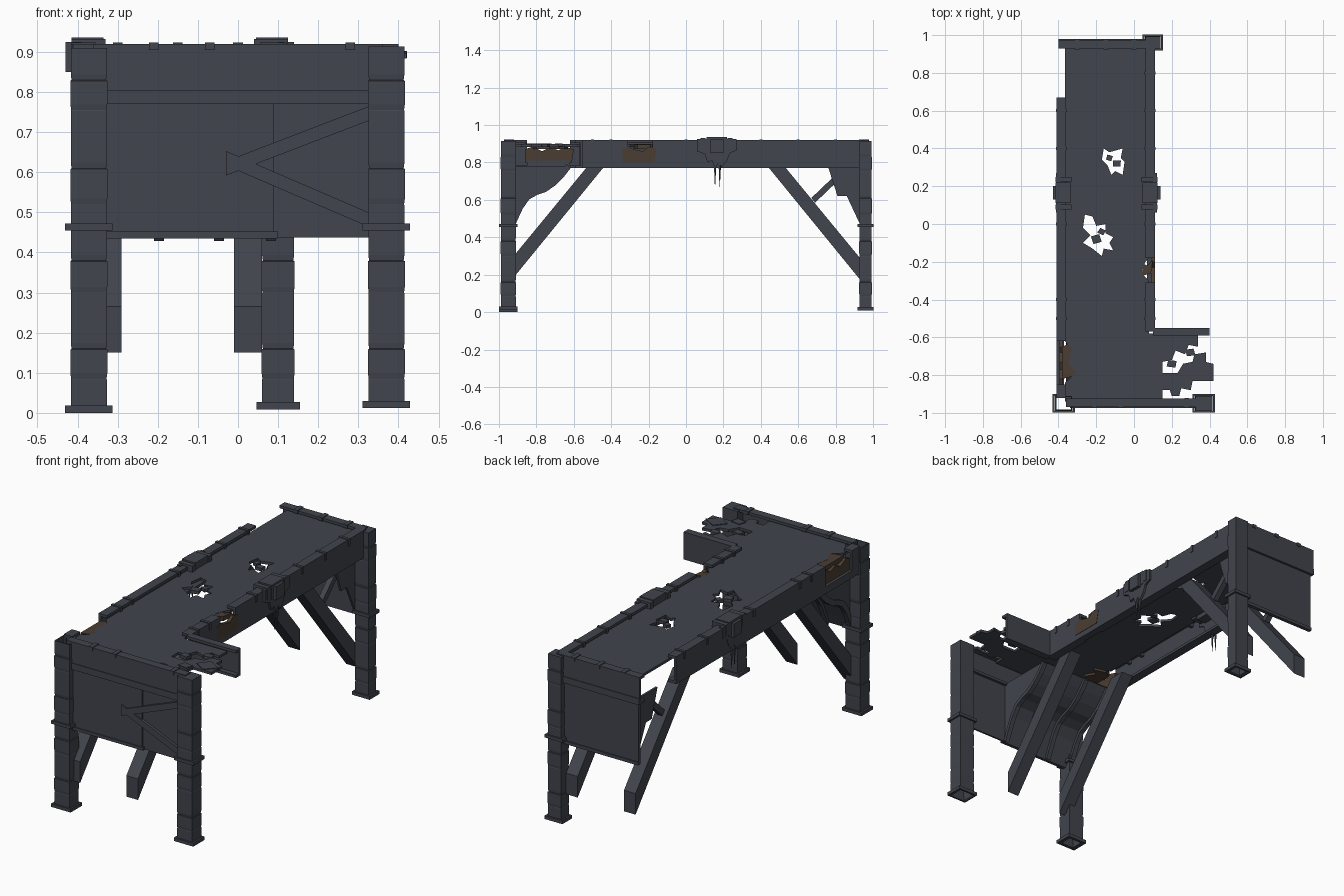
import bpy, bmesh, math, random
from mathutils import Vector
random.seed(4)


def material(name, rgb):
    m = bpy.data.materials.new(name)
    m.diffuse_color = (*rgb, 1)
    return m


SLATE = material("dark slate metal", (0.052, 0.058, 0.073))
RUST = material("rusty brown", (0.07, 0.048, 0.033))


def finish(name, bm, mat):
    bmesh.ops.recalc_face_normals(bm, faces=bm.faces[:])
    me = bpy.data.meshes.new(name)
    bm.to_mesh(me)
    bm.free()
    me.materials.append(mat)
    ob = bpy.data.objects.new(name, me)
    bpy.context.collection.objects.link(ob)
    return ob


def prism(name, pts, axis, a, b, mat=SLATE):
    """Extrude a flat outline along an axis: X takes (y,z), Y takes (x,z), Z takes (x,y)."""
    place = {"X": lambda p, t: (t, p[0], p[1]),
             "Y": lambda p, t: (p[0], t, p[1]),
             "Z": lambda p, t: (p[0], p[1], t)}[axis]
    bm = bmesh.new()
    lo = [bm.verts.new(place(p, a)) for p in pts]
    hi = [bm.verts.new(place(p, b)) for p in pts]
    bm.faces.new(lo)
    bm.faces.new(hi)
    for i in range(len(pts)):
        j = (i + 1) % len(pts)
        bm.faces.new((lo[i], lo[j], hi[j], hi[i]))
    return finish(name, bm, mat)


def box(name, x0, x1, y0, y1, z0, z1, mat=SLATE):
    return prism(name, [(x0, y0), (x1, y0), (x1, y1), (x0, y1)], "Z", z0, z1, mat)


def tube(name, cx, cy, rings, wall):
    """Hollow square tube from rings of (half x, half y, z)."""
    bm = bmesh.new()
    loops = [[bm.verts.new((cx + sx * hx, cy + sy * hy, z))
              for sx, sy in ((-1, -1), (1, -1), (1, 1), (-1, 1))] for hx, hy, z in rings]
    for l, u in zip(loops, loops[1:]):
        for i in range(4):
            bm.faces.new((l[i], l[(i + 1) % 4], u[(i + 1) % 4], u[i]))
    ob = finish(name, bm, SLATE)
    s = ob.modifiers.new("wall", "SOLIDIFY")
    s.thickness, s.offset = wall, -1
    return ob


# Legs: stacked tube segments with foot and collar
SEAMS = [0.0, 0.085, 0.16, 0.3, 0.38, 0.52, 0.61, 0.755, 0.83, 0.912]
for name, cx, cy, hx, hy, base, capped in (
        ("front_left", -0.372, -0.95, 0.045, 0.04, 0.0, False),
        ("front_right", 0.37, -0.95, 0.045, 0.04, 0.012, True),
        ("back_right", 0.1, 0.96, 0.04, 0.033, 0.009, True)):
    rings = []
    for i, (z0, z1) in enumerate(zip(SEAMS, SEAMS[1:])):
        d = 0.001 if i % 2 else 0.0
        rings += [(hx + d - 0.002, hy + d - 0.002, max(z0, base)), (hx + d, hy + d, z0 + 0.014),
                  (hx + d, hy + d, z1 - 0.002)]
    tube(name + "_leg", cx, cy, rings, 0.008)
    for part, z0, z1 in (("foot", base, base + 0.018), ("collar", 0.455, 0.472)):
        tube(f"{name}_{part}", cx, cy, [(hx + 0.014, hy + 0.009, z0), (hx + 0.014, hy + 0.009, z1)], 0.014)
    if capped:
        box(name + "_leg_cap", cx - hx, cx + hx, cy - hy, cy + hy, 0.905, 0.914)


# Perimeter channel beams, open towards the inside
def channel(name, axis, outer, inner, a, b):
    w = outer + math.copysign(0.014, inner - outer)
    prism(name, [(outer, 0.77), (outer, 0.92), (inner, 0.92), (inner, 0.905),
                 (w, 0.905), (w, 0.785), (inner, 0.785), (inner, 0.77)], axis, a, b)


channel("left_beam", "Y", -0.41, -0.36, -0.62, 0.67)
channel("left_beam_front_stub", "Y", -0.41, -0.36, -0.92, -0.85)
channel("right_beam", "Y", 0.11, 0.06, -0.18, 0.95)
channel("right_beam_stub", "Y", 0.11, 0.06, -0.57, -0.31)
channel("front_beam", "X", -0.97, -0.925, -0.36, 0.36)
channel("back_beam", "X", 0.975, 0.93, -0.4, 0.1)
channel("wing_beam", "X", -0.55, -0.59, 0.1, 0.4)
box("front_beam_lower_strip", -0.34, 0.34, -0.974, -0.96, 0.77, 0.805)
box("back_beam_lower_strip", -0.4, 0.07, 0.965, 0.979, 0.77, 0.805)
box("left_beam_low_remnant", -0.41, -0.37, -0.85, -0.62, 0.77, 0.81)
box("right_beam_low_remnant", 0.07, 0.11, -0.31, -0.18, 0.77, 0.81)

# Torn rusty metal where the beams are broken
prism("left_torn_plate", [(-0.86, 0.80), (-0.61, 0.80), (-0.6, 0.87), (-0.65, 0.885), (-0.68, 0.865),
      (-0.73, 0.88), (-0.77, 0.86), (-0.82, 0.885), (-0.86, 0.87)], "X", -0.395, -0.375, RUST)
prism("right_torn_plate", [(-0.34, 0.80), (-0.17, 0.80), (-0.155, 0.875), (-0.2, 0.885), (-0.23, 0.86),
      (-0.28, 0.87), (-0.31, 0.885), (-0.34, 0.87)], "X", 0.091, 0.112, RUST)
prism("left_torn_flap", [(-0.38, -0.82), (-0.3, -0.8), (-0.28, -0.73), (-0.31, -0.68), (-0.27, -0.65),
      (-0.34, -0.63), (-0.38, -0.65)], "Z", 0.872, 0.897, RUST)
prism("right_torn_flap", [(0.03, -0.2), (0.05, -0.24), (0.03, -0.28), (0.09, -0.26), (0.1, -0.19),
      (0.07, -0.22)], "Z", 0.872, 0.897, RUST)

# Deck plate: ragged outline with two broken holes
outline = [(0.08, 0.95), (-0.365, 0.95), (-0.365, -0.62), (-0.33, -0.66), (-0.345, -0.74), (-0.31, -0.79),
           (-0.365, -0.84), (-0.365, -0.94), (0.15, -0.94), (0.15, -0.88), (0.19, -0.88), (0.2, -0.91),
           (0.24, -0.91), (0.25, -0.87), (0.3, -0.88), (0.31, -0.83), (0.42, -0.83), (0.42, -0.74),
           (0.38, -0.73), (0.38, -0.68), (0.32, -0.69), (0.31, -0.73), (0.26, -0.74), (0.23, -0.79),
           (0.15, -0.79), (0.15, -0.73), (0.2, -0.72), (0.22, -0.67), (0.27, -0.69), (0.29, -0.64),
           (0.34, -0.65), (0.34, -0.58), (0.08, -0.58), (0.08, -0.3), (0.04, -0.26), (0.06, -0.2), (0.08, -0.18)]
hole_a = [(-0.16, 0.4), (-0.13, 0.38), (-0.06, 0.4), (-0.07, 0.35), (-0.05, 0.33), (-0.06, 0.26),
          (-0.1, 0.28), (-0.12, 0.26), (-0.14, 0.31), (-0.17, 0.34)]
hole_b = [(-0.26, 0.05), (-0.22, 0.04), (-0.2, -0.01), (-0.15, 0.0), (-0.15, -0.05), (-0.11, -0.07),
          (-0.13, -0.1), (-0.11, -0.14), (-0.16, -0.13), (-0.17, -0.17), (-0.22, -0.13), (-0.27, -0.1),
          (-0.23, -0.06), (-0.27, -0.02)]
cu = bpy.data.curves.new("deck_outline", "CURVE")
cu.dimensions, cu.fill_mode, cu.extrude = "2D", "BOTH", 0.007
for pts in (outline, hole_a, hole_b):
    sp = cu.splines.new("POLY")
    sp.points.add(len(pts) - 1)
    for p, (x, y) in zip(sp.points, pts):
        p.co = (x, y, 0, 1)
    sp.use_cyclic_u, sp.use_smooth = True, False
deck = bpy.data.objects.new("deck_plate", cu)
deck.location.z = 0.891
cu.materials.append(SLATE)
bpy.context.collection.objects.link(deck)
bpy.context.view_layer.objects.active = deck
deck.select_set(True)
bpy.ops.object.convert(target="MESH")
deck.select_set(False)

# Loose shards lying around the holes and the broken wing
for i, (x, y, r) in enumerate(((-0.13, 0.35, 0.02), (-0.09, 0.32, 0.022), (-0.2, -0.08, 0.03), (-0.17, -0.04, 0.02),
                               (0.2, -0.74, 0.025), (0.36, -0.78, 0.05), (0.3, -0.68, 0.025), (0.27, -0.84, 0.03))):
    t = random.random() * 2
    prism(f"deck_shard_{i}", [(x + r * (1 + random.random() * 0.4) * math.cos(t + k * math.pi / 2),
                               y + r * math.sin(t + k * math.pi / 2)) for k in range(4)], "Z", 0.885, 0.902)

# End panels and the crossed straps
box("front_panel_left", -0.34, 0.09, -0.958, -0.945, 0.435, 0.775)
box("front_panel_right", 0.08, 0.335, -0.95, -0.94, 0.437, 0.775)
box("back_panel", -0.39, 0.07, 0.952, 0.966, 0.435, 0.775)
box("front_panel_hem", -0.34, 0.1, -0.963, -0.945, 0.435, 0.452)
box("back_panel_hem", -0.39, 0.07, 0.952, 0.972, 0.435, 0.452)
for n, (z1, z0) in (("upper", (0.748, 0.61)), ("lower", (0.48, 0.635))):
    prism(f"front_strap_{n}", [(-0.03, z0 - 0.018), (0.33, z1 - 0.018), (0.33, z1 + 0.018), (-0.03, z0 + 0.018)],
          "Y", -0.965, -0.945)

# Diagonal braces, gussets and short struts at both ends
for end, s in (("front", -1), ("back", 1)):
    for side, x0 in (("left", -0.36), ("right", -0.01)):
        prism(f"{end}_{side}_brace", [(s * 0.95, 0.15), (s * 0.44, 0.775), (s * 0.53, 0.775), (s * 0.95, 0.265)],
              "X", x0, x0 + 0.07)
        if end == "back":
            gx = x0 if side == "left" else x0 + 0.055
            prism(f"{end}_{side}_gusset", [(0.93, 0.775), (0.76, 0.775), (0.81, 0.62), (0.86, 0.62), (0.93, 0.47)],
                  "X", gx, gx + 0.012)
            prism(f"{end}_{side}_strut", [(0.67, 0.61), (0.69, 0.585), (0.8, 0.69), (0.78, 0.715)],
                  "X", x0 + 0.02, x0 + 0.05)

# Curved haunch sheet under the left part of the deck, with ribs and side gussets
arc = [(-0.94, 0.44), (-0.915, 0.5), (-0.885, 0.565), (-0.85, 0.615), (-0.805, 0.64), (-0.76, 0.655),
       (-0.71, 0.69), (-0.665, 0.735), (-0.63, 0.78)]
prism("haunch_sheet", arc + [(y - 0.008, z + 0.012) for y, z in reversed(arc)], "X", -0.36, 0.09)
for x in (-0.36, -0.21, -0.06, 0.07):
    prism(f"haunch_rib_{x}", [(y + 0.012, z - 0.012) for y, z in arc] + [(y, z + 0.005) for y, z in reversed(arc)],
          "X", x, x + 0.025)
for x in (-0.355, 0.075):
    prism(f"haunch_gusset_{x}", arc + [(-0.94, 0.78)], "X", x, x + 0.012)

# Saddle brackets over both side beams, with hanging spikes
shield = [(0.06, 0.925), (0.27, 0.925), (0.27, 0.865), (0.235, 0.85), (0.22, 0.81), (0.19, 0.775), (0.175, 0.8),
          (0.155, 0.765), (0.14, 0.81), (0.115, 0.8), (0.1, 0.845), (0.06, 0.86)]
for side, mx in (("left", lambda x: -0.29 - x), ("right", lambda x: x)):
    prism(f"{side}_bracket_shield", shield, "X", mx(0.1), mx(0.122))
    box(f"{side}_bracket_saddle", *sorted((mx(0.045), mx(0.125))), 0.11, 0.22, 0.86, 0.936)
    box(f"{side}_bracket_boss", *sorted((mx(0.1), mx(0.14))), 0.13, 0.2, 0.85, 0.925)
    for y in (0.09, 0.235):
        box(f"{side}_bracket_clamp_{y}", *sorted((mx(0.04), mx(0.125))), y - 0.013, y + 0.013, 0.87, 0.932)
    for y, low in ((0.155, 0.675), (0.18, 0.67)):
        bm = bmesh.new()
        bmesh.ops.create_cone(bm, segments=5, radius1=0.001, radius2=0.009, depth=0.82 - low, cap_ends=True)
        bmesh.ops.translate(bm, verts=bm.verts[:], vec=Vector((mx(0.112), y, (0.82 + low) / 2)))
        finish(f"{side}_spike_{y}", bm, SLATE)

# Small clips along the beams
for y in (-0.5, -0.4, 0.0, 0.4, 0.6, 0.8):
    box(f"right_clip_{y}", 0.055, 0.114, y - 0.008, y + 0.008, 0.885, 0.924)
    if y < 0.65:
        box(f"left_clip_{y}", -0.414, -0.355, y - 0.008, y + 0.008, 0.885, 0.924)
for x in (-0.21, -0.07, 0.28):
    box(f"front_clip_{x}", x - 0.012, x + 0.012, -0.974, -0.92, 0.905, 0.924)
for x in (-0.3, -0.15, 0.0):
    box(f"back_clip_{x}", x - 0.012, x + 0.012, 0.925, 0.979, 0.905, 0.924)
